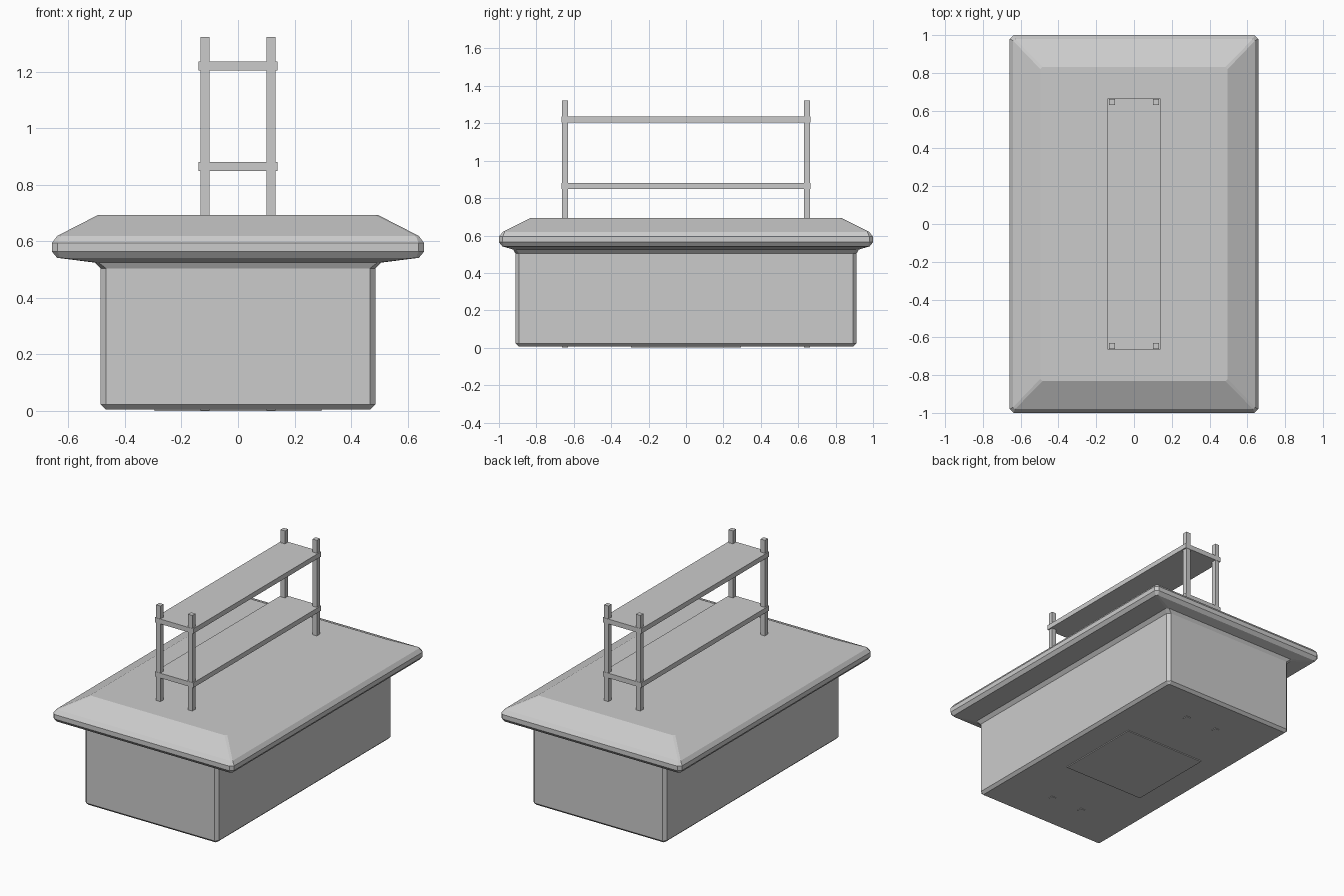
import bpy, bmesh

if "Cube" in bpy.data.objects:
    bpy.data.objects.remove(bpy.data.objects["Cube"])


def box(name, center, size):
    bm = bmesh.new()
    bmesh.ops.create_cube(bm, size=1)
    for v in bm.verts:
        v.co = [c + p * s for c, p, s in zip(center, v.co, size)]
    me = bpy.data.meshes.new(name)
    bm.to_mesh(me)
    bm.free()
    ob = bpy.data.objects.new(name, me)
    bpy.context.collection.objects.link(ob)
    return ob


def loft(name, rings):
    """Stack chamfered rectangles: half width, half depth, height, corner cut."""
    bm = bmesh.new()
    loops = []
    for x, y, z, c in rings:
        pts = [(x, c - y), (x, y - c), (x - c, y), (c - x, y),
               (-x, y - c), (-x, c - y), (c - x, -y), (x - c, -y)]
        loops.append([bm.verts.new((px, py, z)) for px, py in pts])
    for a, b in zip(loops, loops[1:]):
        for i in range(8):
            j = (i + 1) % 8
            bm.faces.new((a[i], a[j], b[j], b[i]))
    bm.faces.new(loops[0][::-1])
    bm.faces.new(loops[-1])
    bmesh.ops.recalc_face_normals(bm, faces=bm.faces)
    me = bpy.data.meshes.new(name)
    bm.to_mesh(me)
    bm.free()
    ob = bpy.data.objects.new(name, me)
    bpy.context.collection.objects.link(ob)
    return ob


# Cabinet with overhanging, bevelled counter top
loft("counter_body", [
    (0.468, 0.894, 0.006, 0.006),
    (0.486, 0.912, 0.023, 0.020),
    (0.486, 0.912, 0.504, 0.020),
    (0.507, 0.924, 0.525, 0.014),
    (0.640, 0.982, 0.542, 0.010),
    (0.658, 1.000, 0.564, 0.020),
    (0.658, 1.000, 0.594, 0.020),
    (0.640, 0.980, 0.619, 0.010),
    (0.496, 0.832, 0.693, 0.012),
])

# Square plate under the cabinet
box("base_plate", (0, 0, 0.006), (0.59, 0.59, 0.012))

# Four posts running up through the counter
for sx, side in ((-1, "left"), (1, "right")):
    for sy, end in ((-1, "front"), (1, "back")):
        box(f"post_{end}_{side}", (sx * 0.116, sy * 0.647, 0.662),
            (0.032, 0.032, 1.32))

# Two shelves
for name, z in (("lower_shelf", 0.865), ("upper_shelf", 1.221)):
    box(name, (0, 0, z), (0.28, 1.33, 0.032))
